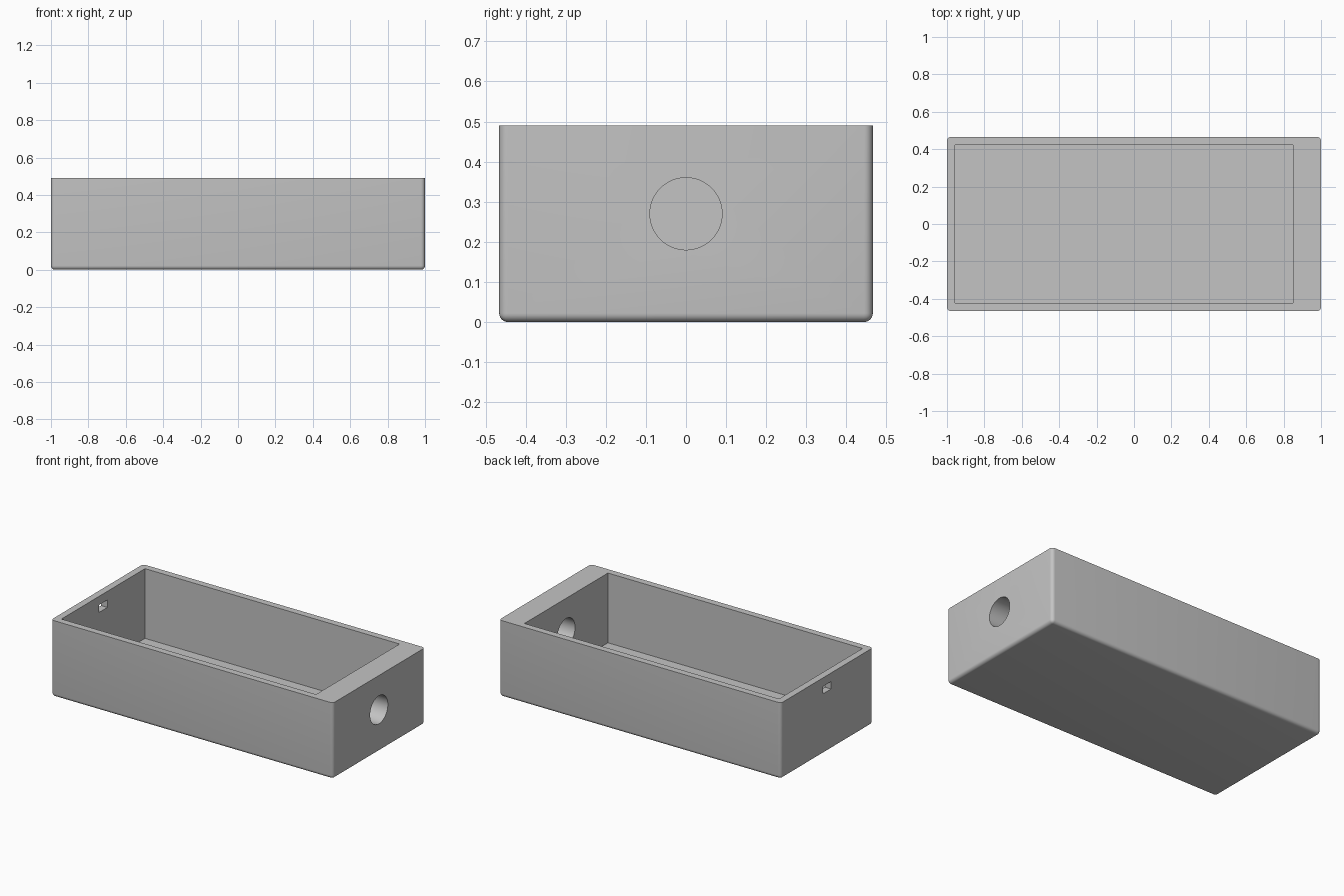
import bpy
import bmesh
import math
from mathutils import Matrix, Vector

cube = bpy.data.objects.get("Cube")
if cube:
    bpy.data.objects.remove(cube, do_unlink=True)

HALF_WIDTH, HEIGHT = 0.466, 0.49
WALL, ROUNDING = 0.043, 0.022

grey = bpy.data.materials.new("plain grey")
grey.use_nodes = True
grey.diffuse_color = (0.55, 0.55, 0.55, 1)
grey.node_tree.nodes["Principled BSDF"].inputs["Base Color"].default_value = grey.diffuse_color


def add_object(name, bm):
    mesh = bpy.data.meshes.new(name)
    bm.to_mesh(mesh)
    bm.free()
    mesh.materials.append(grey)
    obj = bpy.data.objects.new(name, mesh)
    bpy.context.collection.objects.link(obj)
    return obj


def box_mesh(low, high):
    low, high = Vector(low), Vector(high)
    bm = bmesh.new()
    size = Matrix.Diagonal(high - low).to_4x4()
    bmesh.ops.create_cube(bm, size=1, matrix=Matrix.Translation((low + high) / 2) @ size)
    return bm


# Solid block, rounded on its upright and bottom edges
bm = box_mesh((-1, -HALF_WIDTH, 0), (1, HALF_WIDTH, HEIGHT))
soft = [e for e in bm.edges if min(v.co.z for v in e.verts) < HEIGHT / 2]
bmesh.ops.bevel(bm, geom=soft, offset=ROUNDING, segments=6, profile=0.5, affect='EDGES')
box = add_object("open_box", bm)

# Main compartment, with a thicker wall at the +x end
inner = HALF_WIDTH - WALL
cavity = add_object("cavity_cutter", box_mesh((-0.956, -inner, WALL), (0.85, inner, HEIGHT + 0.2)))

# Round hole through the thick end wall
bm = bmesh.new()
bmesh.ops.create_cone(bm, cap_ends=True, segments=64, radius1=0.09, radius2=0.09, depth=0.4,
                      matrix=Matrix.Translation((0.95, 0, 0.27)) @ Matrix.Rotation(math.pi / 2, 4, 'Y'))
hole = add_object("round_hole_cutter", bm)

# Small rectangular slot through the thin end wall
slot = add_object("slot_cutter", box_mesh((-1.1, -0.042, 0.387), (-0.9, 0.042, 0.435)))

# Cut the openings and discard the cutters
bpy.context.view_layer.objects.active = box
box.select_set(True)
for cutter in (cavity, hole, slot):
    cutter.hide_render = True
    cut = box.modifiers.new(cutter.name, 'BOOLEAN')
    cut.operation = 'DIFFERENCE'
    cut.solver = 'EXACT'
    cut.object = cutter
    bpy.ops.object.modifier_apply(modifier=cut.name)
    bpy.data.objects.remove(cutter, do_unlink=True)

bpy.ops.object.shade_smooth_by_angle(angle=math.radians(30))
